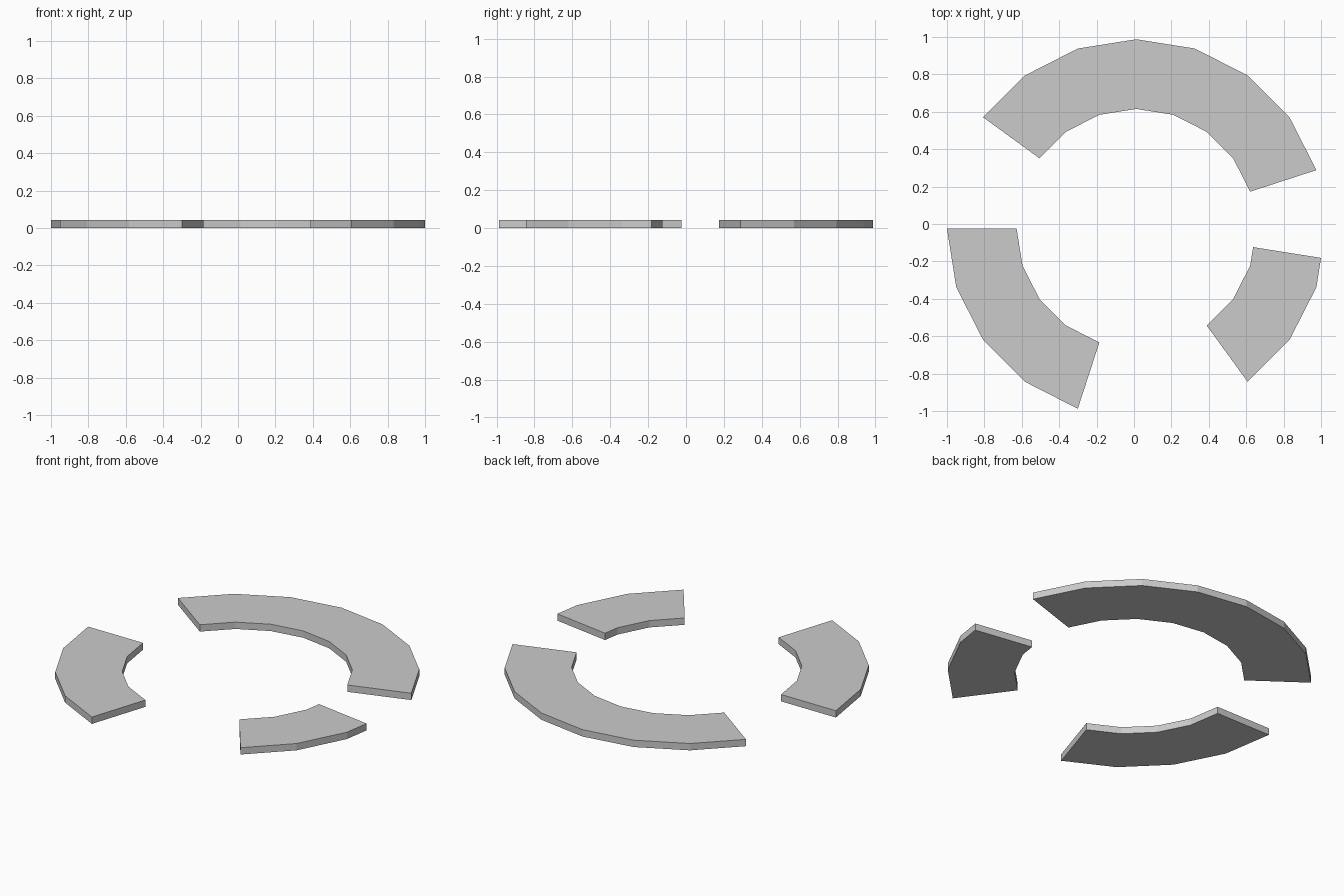
import bpy, bmesh
from math import radians, cos, sin
from mathutils import Vector

if "Cube" in bpy.data.objects:
    bpy.data.objects.remove(bpy.data.objects["Cube"])

OUTER, INNER, HEIGHT = 1.0124, 0.64, 0.042
STEP = 18                                   # 20-sided ring
CENTRE = Vector((0.0124, -0.0248, 0.0))


def ring_point(radius, step):
    """Point on the 20-sided ring; fractional steps lie on the straight side."""
    base = int(step // 1)
    a, b = (Vector((cos(radians(STEP * i)), sin(radians(STEP * i)), 0)) for i in (base, base + 1))
    return CENTRE + radius * a.lerp(b, step - base)


def ring_segment(name, steps):
    """Flat arc plate running through the given ring steps."""
    bm = bmesh.new()
    rows = [[bm.verts.new(ring_point(r, s)) for s in steps] for r in (INNER, OUTER)]
    bottom = [bm.faces.new((rows[0][i], rows[1][i], rows[1][i + 1], rows[0][i + 1]))
              for i in range(len(steps) - 1)]
    bm.normal_update()
    top = bmesh.ops.extrude_face_region(bm, geom=bottom, use_keep_orig=True)
    verts = [g for g in top["geom"] if isinstance(g, bmesh.types.BMVert)]
    bmesh.ops.translate(bm, verts=verts, vec=(0, 0, HEIGHT))
    bmesh.ops.recalc_face_normals(bm, faces=bm.faces)
    # merge coplanar strips into single flat faces
    bmesh.ops.dissolve_limit(bm, angle_limit=radians(1), verts=bm.verts, edges=bm.edges)
    mesh = bpy.data.meshes.new(name)
    bm.to_mesh(mesh)
    bm.free()
    obj = bpy.data.objects.new(name, mesh)
    bpy.context.collection.objects.link(obj)
    return obj


# Long back arc, left front arc, short right arc ending mid-side
ring_segment("back_arc", list(range(1, 9)))
ring_segment("left_arc", list(range(10, 15)))
ring_segment("right_arc", [17, 18, 19, 19.5])
